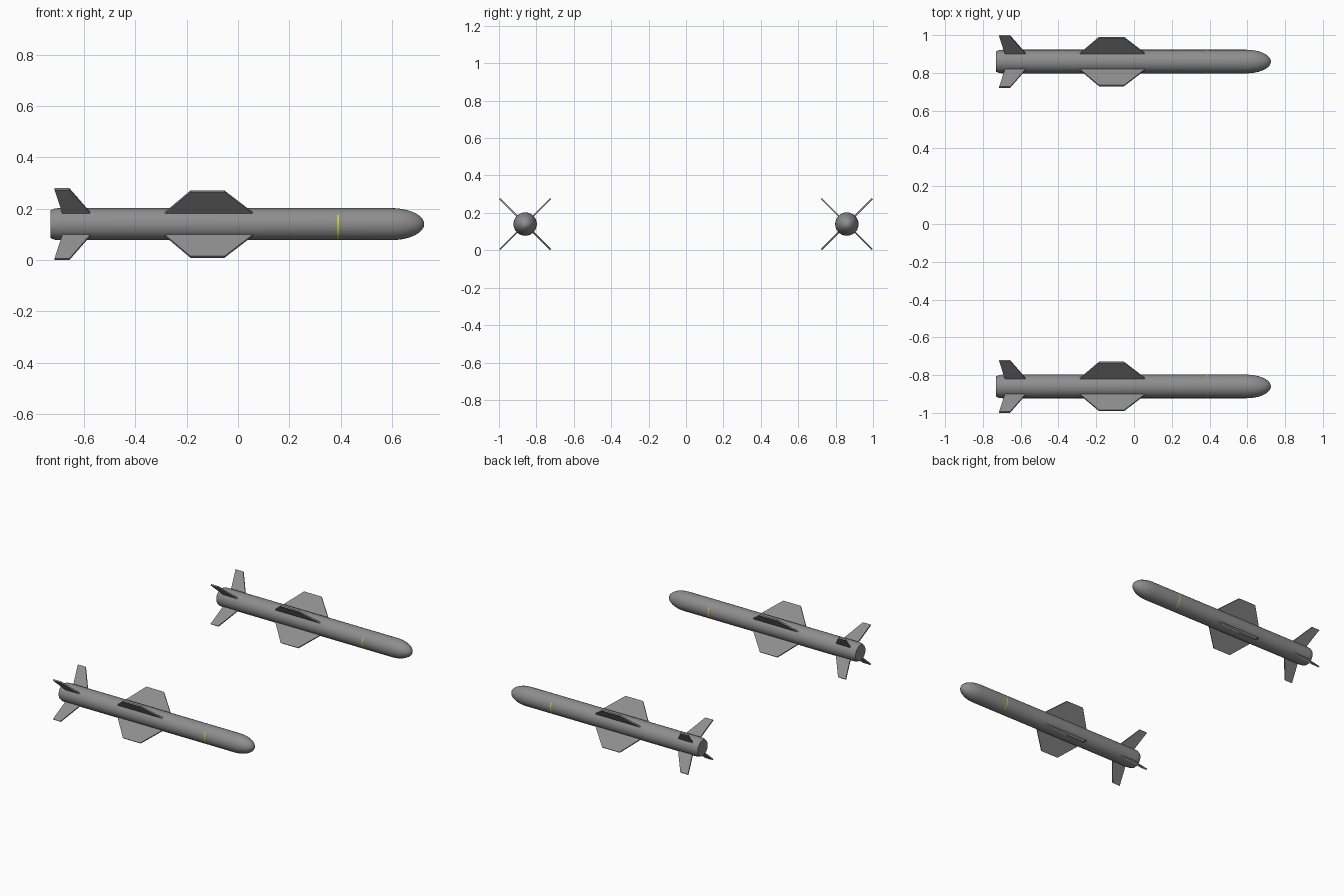
import bpy, bmesh, math
from mathutils import Vector

if "Cube" in bpy.data.objects:
    bpy.data.objects.remove(bpy.data.objects["Cube"])

CY, CZ, R, SIDES = 0.86, 0.14, 0.0625, 32


def material(name, rgb):
    m = bpy.data.materials.new(name)
    m.diffuse_color = (*rgb, 1)
    m.use_nodes = True
    m.node_tree.nodes["Principled BSDF"].inputs["Base Color"].default_value = m.diffuse_color
    return m


grey = material("matte grey", (0.27, 0.27, 0.27))
yellow = material("warning yellow", (0.6, 0.6, 0.04))


def add_object(name, bm, mats, loc):
    bmesh.ops.recalc_face_normals(bm, faces=bm.faces)
    mesh = bpy.data.meshes.new(name)
    bm.to_mesh(mesh)
    bm.free()
    for m in mats:
        mesh.materials.append(m)
    ob = bpy.data.objects.new(name, mesh)
    bpy.context.collection.objects.link(ob)
    ob.location = loc
    return ob


def body(name, loc):
    # Lathed tube: tapered tail, straight body with a marking band, elliptic nose
    band = (0.385, 0.393)
    profile = [(-0.73, 0.054), (-0.715, 0.0605), (-0.695, R), (band[0], R), (band[1], R)]
    nose = 9
    for i in range(nose):
        a = math.pi / 2 * i / nose
        profile.append((0.595 + 0.13 * math.sin(a), R * math.cos(a)))
    bm = bmesh.new()
    rings = []
    for x, r in profile:
        rings.append([bm.verts.new((x, r * math.cos(t), r * math.sin(t)))
                      for t in (2 * math.pi * k / SIDES for k in range(SIDES))])
    for a, b in zip(rings, rings[1:]):
        for k in range(SIDES):
            j = (k + 1) % SIDES
            bm.faces.new((a[k], a[j], b[j], b[k]))
    bm.faces.new(rings[0])
    tip = bm.verts.new((0.725, 0, 0))
    for k in range(SIDES):
        bm.faces.new((rings[-1][k], rings[-1][(k + 1) % SIDES], tip))
    # Yellow band shows on the two flanks only
    for f in bm.faces:
        c = f.calc_center_median()
        if band[0] < c.x < band[1] and abs(c.y) > 0.45 * R and c.z < 0.6 * R:
            f.material_index = 1
    ob = add_object(name, bm, [grey, yellow], loc)
    bpy.ops.object.select_all(action='DESELECT')
    ob.select_set(True)
    bpy.context.view_layer.objects.active = ob
    bpy.ops.object.shade_smooth_by_angle(angle=math.radians(35))


def fins(name, outline, thick, loc):
    # Four flat plates in an X, outline given as (x, radius)
    bm = bmesh.new()
    for q in range(4):
        a = math.pi / 4 + q * math.pi / 2
        out = Vector((0, math.cos(a), math.sin(a)))
        side = Vector((0, -math.sin(a), math.cos(a))) * thick / 2
        lo, hi = [[bm.verts.new(Vector((x, 0, 0)) + out * r + side * s) for x, r in outline]
                  for s in (-1, 1)]
        bm.faces.new(lo[::-1])
        bm.faces.new(hi)
        n = len(outline)
        for k in range(n):
            j = (k + 1) % n
            bm.faces.new((lo[k], lo[j], hi[j], hi[k]))
    add_object(name, bm, [grey], loc)


wing = [(-0.285, 0.055), (-0.285, 0.062), (-0.185, 0.181), (-0.053, 0.181),
        (0.057, 0.062), (0.057, 0.055)]
tail = [(-0.682, 0.055), (-0.714, 0.193), (-0.656, 0.193), (-0.575, 0.062), (-0.575, 0.055)]

# Two identical missiles side by side
for tag, y in (("left", CY), ("right", -CY)):
    loc = (0, y, CZ)
    body(f"{tag}_body", loc)
    fins(f"{tag}_wings", wing, 0.009, loc)
    fins(f"{tag}_tail_fins", tail, 0.009, loc)
